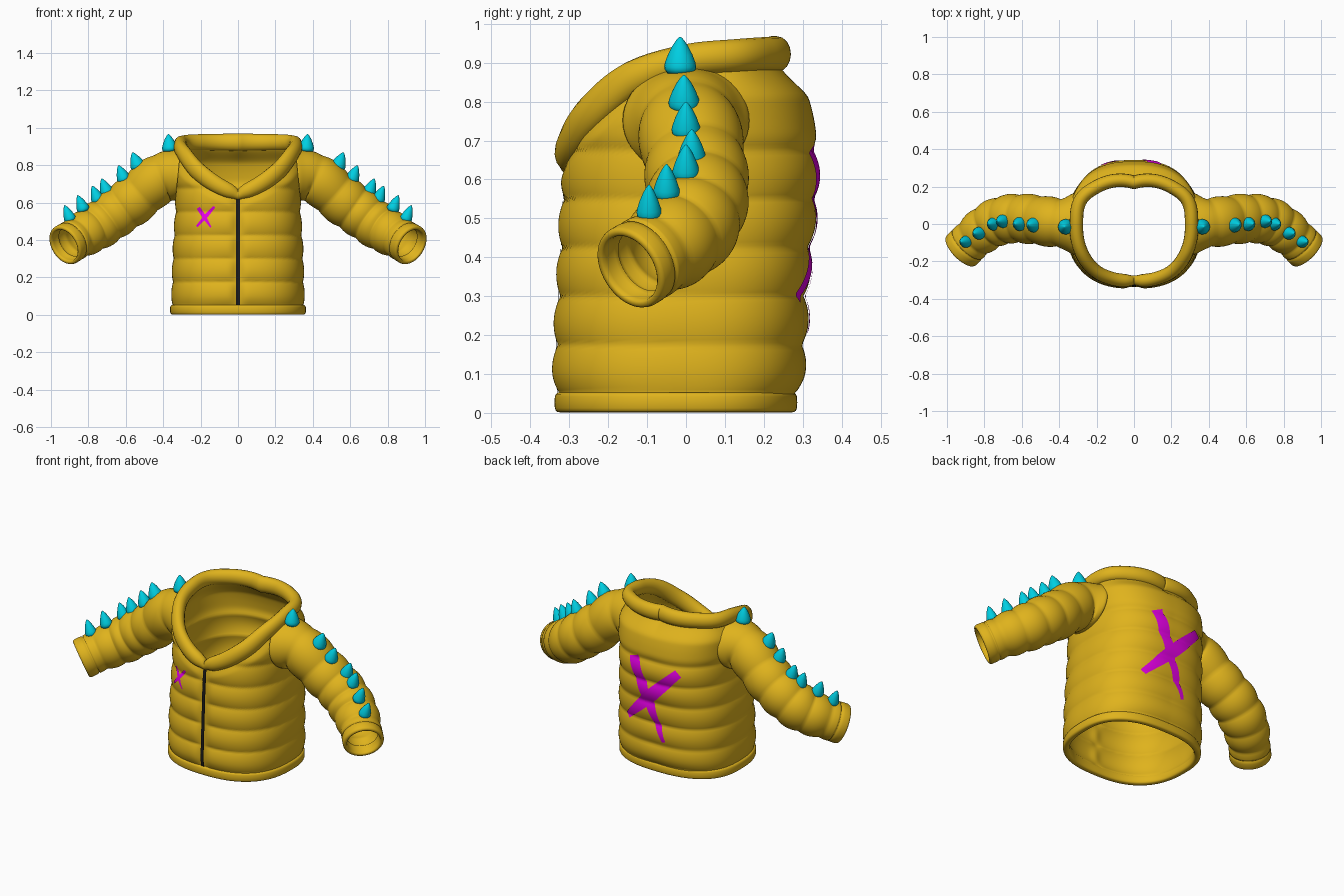
import bpy, bmesh, math
from mathutils import Vector
from mathutils.bvhtree import BVHTree

cube = bpy.data.objects.get("Cube")
if cube:
    bpy.data.objects.remove(cube, do_unlink=True)


def material(name, rgb):
    m = bpy.data.materials.new(name)
    m.use_nodes = True
    m.diffuse_color = (*rgb, 1)
    bsdf = next(n for n in m.node_tree.nodes if n.type == "BSDF_PRINCIPLED")
    bsdf.inputs["Base Color"].default_value = (*rgb, 1)
    bsdf.inputs["Roughness"].default_value = 0.6
    return m


GOLD = material("golden padding", (0.74, 0.45, 0.012))
CYAN = material("cyan spike", (0.0, 0.62, 0.76))
MAGENTA = material("magenta paint", (0.78, 0.0, 0.78))
BLACK = material("black zip", (0.01, 0.01, 0.01))


def finish(name, bm, mat):
    mesh = bpy.data.meshes.new(name)
    bm.to_mesh(mesh)
    bm.free()
    mesh.materials.append(mat)
    mesh.shade_smooth()
    obj = bpy.data.objects.new(name, mesh)
    bpy.context.collection.objects.link(obj)
    return obj


def loft(name, rings, mat, wrap=True):
    """Skin a list of closed rings; wrap joins the last ring to the first."""
    bm = bmesh.new()
    grid = [[bm.verts.new(p) for p in ring] for ring in rings]
    n = len(grid[0])
    for i in range(len(grid) if wrap else len(grid) - 1):
        a, b = grid[i], grid[(i + 1) % len(grid)]
        for j in range(n):
            k = (j + 1) % n
            bm.faces.new((a[j], a[k], b[k], b[j]))
    if not wrap:
        bm.faces.new(grid[0])
        bm.faces.new(grid[-1])
    bmesh.ops.recalc_face_normals(bm, faces=bm.faces)
    return finish(name, bm, mat)


def curve(keys, values, x):
    """Smooth interpolation through key values (numbers or vectors)."""
    x = min(max(x, keys[0]), keys[-1])
    last = len(keys) - 1
    i = max(k for k in range(last) if keys[k] <= x)

    def slope(k):
        a, b = max(k - 1, 0), min(k + 1, last)
        return (values[b] - values[a]) / (keys[b] - keys[a])
    h = keys[i + 1] - keys[i]
    t = (x - keys[i]) / h
    return (values[i] * (2 * t**3 - 3 * t**2 + 1) + values[i + 1] * (3 * t**2 - 2 * t**3)
            + slope(i) * (h * (t**3 - 2 * t**2 + t)) + slope(i + 1) * (h * (t**3 - t**2)))


def smooth(t):
    t = min(max(t, 0), 1)
    return t * t * (3 - 2 * t)


# Torso size by height, and neckline by angle from the front
LEVEL = (0, 0.1, 0.35, 0.6, 0.75, 0.86, 0.95)
HALF_WIDTH = (0.357, 0.357, 0.35, 0.337, 0.345, 0.345, 0.32)
FRONT = (0.332, 0.346, 0.336, 0.325, 0.315, 0.275, 0.25)
BACK = (0.28, 0.307, 0.32, 0.342, 0.33, 0.297, 0.25)
ANGLE = (0, 22, 41, 64, 90, 114, 135, 180)
NECK_R = (0.3, 0.315, 0.325, 0.318, 0.308, 0.313, 0.282, 0.222)
NECK_Z = (0.64, 0.698, 0.768, 0.858, 0.905, 0.918, 0.922, 0.922)
AROUND = 160
ANGLES = [2 * math.pi * j / AROUND for j in range(AROUND)]


def degrees_from_front(phi):
    deg = abs(math.degrees(phi))
    return min(deg, 360 - deg)


def neck(phi):
    deg = degrees_from_front(phi)
    return curve(ANGLE, NECK_R, deg), curve(ANGLE, NECK_Z, deg)


def polar(phi, r, z):
    return Vector((r * math.sin(phi), -r * math.cos(phi), z))


def body_radius(phi, z, puff=1.0, pinch=0.0):
    s, c = abs(math.sin(phi)), math.cos(phi)
    depth = curve(LEVEL, FRONT if c > 0 else BACK, z)
    width = curve(LEVEL, HALF_WIDTH, z)
    r = ((s / width) ** 2.5 + (abs(c) / depth) ** 2.5) ** -0.4
    middle = math.exp(-(r * s / 0.03) ** 2) if c > 0 else 0
    valley = 1 - abs(math.sin(math.pi * (z - 0.05) / 0.125)) ** 0.75
    valley *= (0.017 - 0.008 * s) * (1 - smooth((z - 0.68) / 0.06))
    return r - puff * valley * (1 - middle) - pinch * middle


def torso_ring(t, inset, pinch):
    ring = []
    for phi in ANGLES:
        nr, nz = neck(phi)
        z = 0.02 + t * (nz - 0.02)
        f = smooth((t - 0.87) / 0.13)
        r = body_radius(phi, z, 1, pinch) * (1 - f) + nr * f
        ring.append(polar(phi, r - inset, z))
    return ring


STEPS = 90
outer = [torso_ring(i / STEPS, 0, 0.02) for i in range(STEPS + 1)]
inner = [torso_ring(i / STEPS, 0.024, 0.008) for i in range(STEPS, -1, -1)]
torso = loft("torso", outer + inner, GOLD)

# Hem band
section = [2 * math.pi * k / 16 for k in range(16)]
loft("hem", [[polar(p, body_radius(p, 0, 0) - 0.012
                    + 0.018 * math.copysign(abs(math.cos(a)) ** 0.6, math.cos(a)),
                    0.027 + 0.026 * math.copysign(abs(math.sin(a)) ** 0.6, math.sin(a)))
              for a in section] for p in ANGLES], GOLD)

# Rolled collar along the neckline, broad at the sides and pinched at the front
collar = []
for phi in ANGLES:
    p0, p1, p2 = [polar(phi + d, *neck(phi + d)) for d in (-0.02, 0, 0.02)]
    tangent = (p2 - p0).normalized()
    radial = polar(phi, 1, 0)
    radial = (radial - tangent * radial.dot(tangent)).normalized()
    across = tangent.cross(radial)
    size = 1 - 0.3 * math.exp(-(degrees_from_front(phi) / 6) ** 2)
    deg = degrees_from_front(phi)
    breadth = curve((0, 40, 90, 180), (0.038, 0.048, 0.042, 0.047), deg)
    collar.append([p1 + size * (radial * 0.036 * math.cos(a) + across * breadth * math.sin(a))
                   for a in section])
loft("collar", collar, GOLD)

# Sleeves: centre path and radius, then a cuff that turns back inside
PATH = [Vector(p) for p in ((0.32, 0, 0.752), (0.42, 0.008, 0.728), (0.55, 0.026, 0.62),
                            (0.66, 0.028, 0.54), (0.755, 0, 0.472),
                            (0.845, -0.065, 0.42), (0.928, -0.146, 0.37))]
RADIUS = (0.128, 0.13, 0.13, 0.128, 0.124, 0.114, 0.1)
KEYS = [k / 6 for k in range(7)]


def sleeve_radius(u):
    puff = abs(math.sin(math.pi * u * 7)) ** 0.8 - 0.6
    return curve(KEYS, RADIUS, u) + 0.011 * puff * smooth(u / 0.1)


def sleeve_ring(u, r, side):
    c = curve(KEYS, PATH, u)
    t = (curve(KEYS, PATH, u + 0.01) - curve(KEYS, PATH, u - 0.01)).normalized()
    t = Vector((1, 0, 0.1)).lerp(t, smooth(u / 0.14)).normalized()
    across = t.cross(Vector((0, 0, 1))).normalized()
    up = across.cross(t)
    flare = math.exp(-(u / 0.07) ** 2)  # blend into the shoulder
    ring = [c + across * (r + 0.035 * flare) * math.cos(a)
            + up * (r + 0.012 * flare) * math.sin(a)
            for a in (2 * math.pi * j / 48 for j in range(48))]
    return [Vector((side * p.x, p.y, p.z)) for p in ring]


steps = [0.92 * i / 80 for i in range(81)]
profile = [(u, sleeve_radius(u)) for u in steps]
profile += [(0.922, 0.104), (0.93, 0.11), (0.95, 0.112), (0.985, 0.112), (0.996, 0.109),
            (1, 0.103), (1, 0.096), (0.995, 0.091), (0.98, 0.089), (0.94, 0.089),
            (0.93, 0.083)]
profile += [(u, sleeve_radius(u) - 0.02) for u in reversed(steps)]

# Spikes: base position and radius along each sleeve
SPIKES = [(0.365, -0.015, 0.888, 0.041), (0.535, -0.005, 0.795, 0.04),
          (0.61, 0, 0.726, 0.037), (0.7, 0.015, 0.655, 0.036), (0.75, 0, 0.616, 0.035),
          (0.828, -0.05, 0.566, 0.034), (0.898, -0.095, 0.513, 0.032)]
SPIKE_PROFILE = [(0.8, -0.015), (0.97, -0.005), (1, 0.003), (0.95, 0.013), (0.77, 0.033),
                 (0.5, 0.055), (0.25, 0.07), (0.1, 0.077), (0.02, 0.079)]

for side, label in ((1, "left"), (-1, "right")):
    loft(label + "_sleeve", [sleeve_ring(u, r, side) for u, r in profile], GOLD)
    for i, (x, y, z, radius) in enumerate(SPIKES):
        lean = 0.1 if i == 0 else 0.4
        axis = Vector((side * lean, 0, 1)).normalized()
        turn = Vector((0, 0, 1)).rotation_difference(axis)
        base = Vector((side * x, y, z))
        loft(f"{label}_spike_{i + 1}",
             [[base + turn @ Vector((radius * r * math.cos(a), radius * r * math.sin(a), h))
               for a in (2 * math.pi * j / 20 for j in range(20))]
              for r, h in SPIKE_PROFILE], CYAN, wrap=False)

# Painted strokes and zip: thin plates laid on the torso surface
tree = BVHTree.FromPolygons([v.co for v in torso.data.vertices],
                            [p.vertices for p in torso.data.polygons])


def stroke(name, start, end, widths, facing, mat, lift=0.004, rows=60, cols=6):
    a, b = Vector(start), Vector(end)
    across = (b - a).orthogonal().normalized()
    bm = bmesh.new()
    grid = []
    for i in range(rows + 1):
        t = i / rows
        w = curve((0, 0.5, 1), widths, t)
        row = []
        for j in range(cols + 1):
            p = a.lerp(b, t) + across * w * (j / cols - 0.5)
            hit = tree.ray_cast(Vector((p.x, facing, p.y)), Vector((0, -facing, 0)))[0]
            y = hit.y if hit else facing * 0.3
            row.append(bm.verts.new((p.x, y + facing * lift, p.y)))
        grid.append(row)
    for r, s in zip(grid, grid[1:]):
        for j in range(cols):
            bm.faces.new((r[j], r[j + 1], s[j + 1], s[j]))
    bm.normal_update()
    if sum(f.normal.y for f in bm.faces) * facing < 0:
        bmesh.ops.reverse_faces(bm, faces=bm.faces)
    finish(name, bm, mat)


stroke("zip", (0, 0.05), (0, 0.625), (0.02, 0.02, 0.02), -1, BLACK, 0.008)
stroke("chest_mark_a", (-0.212, 0.572), (-0.145, 0.468), (0.02, 0.02, 0.008), -1, MAGENTA)
stroke("chest_mark_b", (-0.127, 0.578), (-0.22, 0.472), (0.014, 0.02, 0.012), -1, MAGENTA)
stroke("back_mark_a", (0.115, 0.68), (-0.072, 0.205), (0.07, 0.062, 0.022), 1, MAGENTA)
stroke("back_mark_b", (-0.17, 0.64), (0.178, 0.295), (0.05, 0.072, 0.035), 1, MAGENTA)
